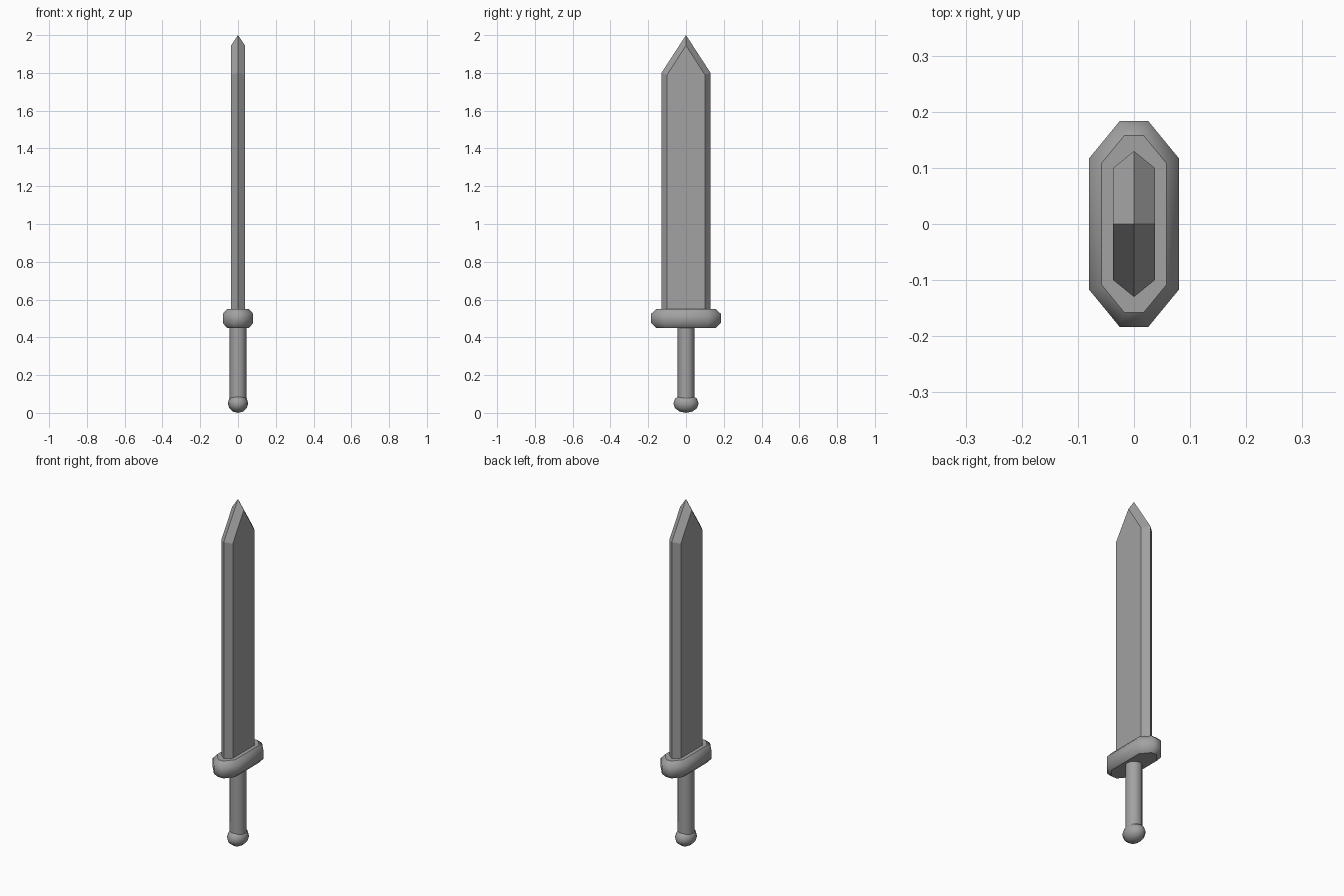
import bpy
import bmesh

cube = bpy.data.objects.get("Cube")
if cube:
    bpy.data.objects.remove(cube, do_unlink=True)

# Single grey metal
GREY = (0.36, 0.36, 0.36, 1)
metal = bpy.data.materials.new("grey metal")
metal.use_nodes = True
metal.diffuse_color = GREY
metal.node_tree.nodes["Principled BSDF"].inputs["Base Color"].default_value = GREY


def finish(name, bm):
    """Turn a bmesh into a named object with the metal material."""
    bmesh.ops.recalc_face_normals(bm, faces=bm.faces)
    mesh = bpy.data.meshes.new(name)
    bm.to_mesh(mesh)
    bm.free()
    mesh.materials.append(metal)
    obj = bpy.data.objects.new(name, mesh)
    bpy.context.collection.objects.link(obj)
    return obj


def bridge(bm, lower, upper):
    """Join two rings of equal length with quads."""
    n = len(lower)
    return [bm.faces.new((lower[i], lower[(i + 1) % n], upper[(i + 1) % n], upper[i]))
            for i in range(n)]


# Blade: flat sides with bevelled cutting edges meeting at a point
def blade_outline(half_width, shoulder, tip):
    return [(-half_width, 0.5), (half_width, 0.5), (half_width, shoulder),
            (0, tip), (-half_width, shoulder)]


bm = bmesh.new()
left, edge, right = [
    [bm.verts.new((x, y, z)) for y, z in blade_outline(*shape)]
    for x, shape in ((0.037, (0.1, 1.79, 1.945)),
                     (0, (0.13, 1.8, 2.0)),
                     (-0.037, (0.1, 1.79, 1.945)))]
bridge(bm, left, edge)
bridge(bm, edge, right)
bm.faces.new(left)
bm.faces.new(right)
finish("blade", bm)


# Guard: elongated octagon with chamfered rims, smooth around the side
def octagon(bm, x, y, end_x, end_y, z):
    pts = [(x, -y), (x, y), (end_x, end_y), (-end_x, end_y),
           (-x, y), (-x, -y), (-end_x, -end_y), (end_x, -end_y)]
    return [bm.verts.new((px, py, z)) for px, py in pts]


INNER = (0.058, 0.108, 0.017, 0.158)
OUTER = (0.08, 0.117, 0.025, 0.184)
bm = bmesh.new()
rings = [octagon(bm, *shape, z) for shape, z in
         ((INNER, 0.45), (OUTER, 0.475), (OUTER, 0.525), (INNER, 0.55))]
for low, high in zip(rings, rings[1:]):
    for face in bridge(bm, low, high):
        face.smooth = True
for cap in (bm.faces.new(rings[0]), bm.faces.new(rings[-1])):
    for e in cap.edges:
        e.smooth = False
finish("guard", bm)

# Grip: round rod between pommel and guard
bm = bmesh.new()
bmesh.ops.create_cone(bm, cap_ends=True, segments=12, radius1=0.044,
                      radius2=0.044, depth=0.4)
bmesh.ops.translate(bm, verts=bm.verts, vec=(0, 0, 0.27))
for face in bm.faces:
    face.smooth = len(face.verts) == 4
finish("grip", bm)

# Pommel: slightly flattened knob
bm = bmesh.new()
bmesh.ops.create_uvsphere(bm, u_segments=12, v_segments=6, radius=1)
bmesh.ops.scale(bm, verts=bm.verts, vec=(0.054, 0.067, 0.05))
bmesh.ops.translate(bm, verts=bm.verts, vec=(0, 0, 0.05))
for face in bm.faces:
    face.smooth = True
finish("pommel", bm)
